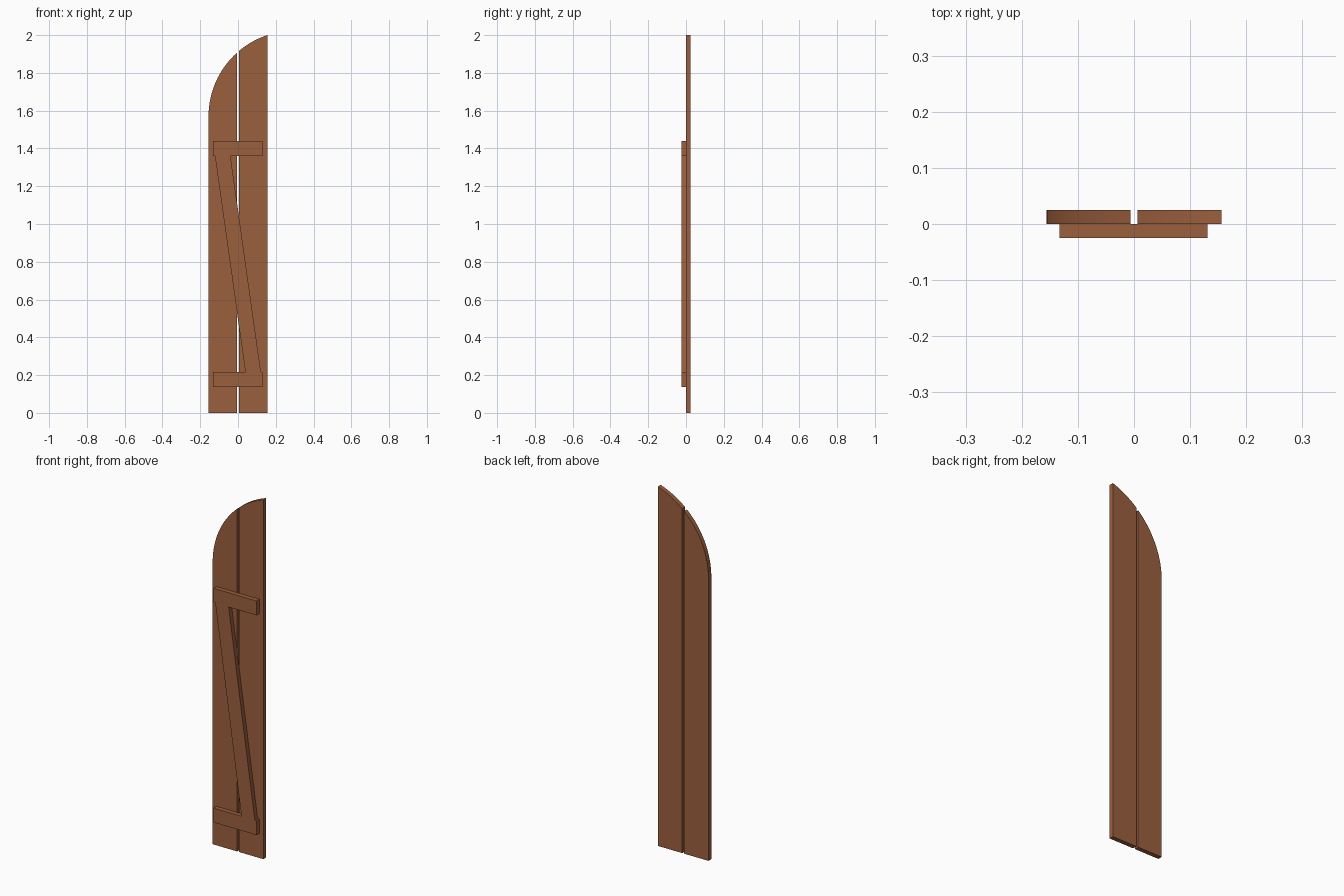
import bpy, bmesh, math

if "Cube" in bpy.data.objects:
    bpy.data.objects.remove(bpy.data.objects["Cube"])

wood = bpy.data.materials.new("brown wood")
wood.diffuse_color = (0.33, 0.115, 0.048, 1)
wood.use_nodes = True
wood.node_tree.nodes["Principled BSDF"].inputs["Base Color"].default_value = wood.diffuse_color

W, GAP, T = 0.156, 0.006, 0.025      # half width, half gap, board thickness
SPRING, TOP = 1.57, 2.0              # start and end height of the arch
RISE = TOP - SPRING
CX = RISE ** 2 / (4 * W)             # arch centre, tangent to the left edge
R = CX + W


def board(name, outline, y0, y1):
    """Extrude a front-view (x, z) outline from y0 back to y1."""
    bm = bmesh.new()
    face = bm.faces.new([bm.verts.new((x, y0, z)) for x, z in outline])
    ext = bmesh.ops.extrude_face_region(bm, geom=[face])
    verts = [v for v in ext["geom"] if isinstance(v, bmesh.types.BMVert)]
    bmesh.ops.translate(bm, verts=verts, vec=(0, y1 - y0, 0))
    bmesh.ops.recalc_face_normals(bm, faces=bm.faces)
    mesh = bpy.data.meshes.new(name)
    bm.to_mesh(mesh)
    bm.free()
    mesh.materials.append(wood)
    ob = bpy.data.objects.new(name, mesh)
    bpy.context.collection.objects.link(ob)
    bpy.ops.object.select_all(action='DESELECT')
    ob.select_set(True)
    bpy.context.view_layer.objects.active = ob
    bpy.ops.object.shade_smooth_by_angle(angle=math.radians(30))
    return ob


def arch(x0, x1, n):
    """Arch points between two x positions, evenly spaced by angle."""
    a0, a1 = (math.acos((CX - x) / R) for x in (x0, x1))
    angles = [a0 + (a1 - a0) * i / n for i in range(n + 1)]
    return [(CX - R * math.cos(a), SPRING + R * math.sin(a)) for a in angles]


# Two vertical planks with arched tops
for name, x0, x1, n in (("left_plank", -W, -GAP, 16), ("right_plank", GAP, W, 8)):
    board(name, [(x1, 0), (x0, 0)] + arch(x0, x1, n), 0, T)

# Horizontal battens
for name, z in (("lower_batten", 0.137), ("upper_batten", 1.36)):
    board(name, [(-0.133, z), (0.131, z), (0.131, z + 0.08), (-0.133, z + 0.08)], -T, 0)

# Diagonal brace between the battens
board("diagonal_brace", [(0.039, 0.217), (0.121, 0.217), (-0.04, 1.36), (-0.122, 1.36)], -T, 0)
